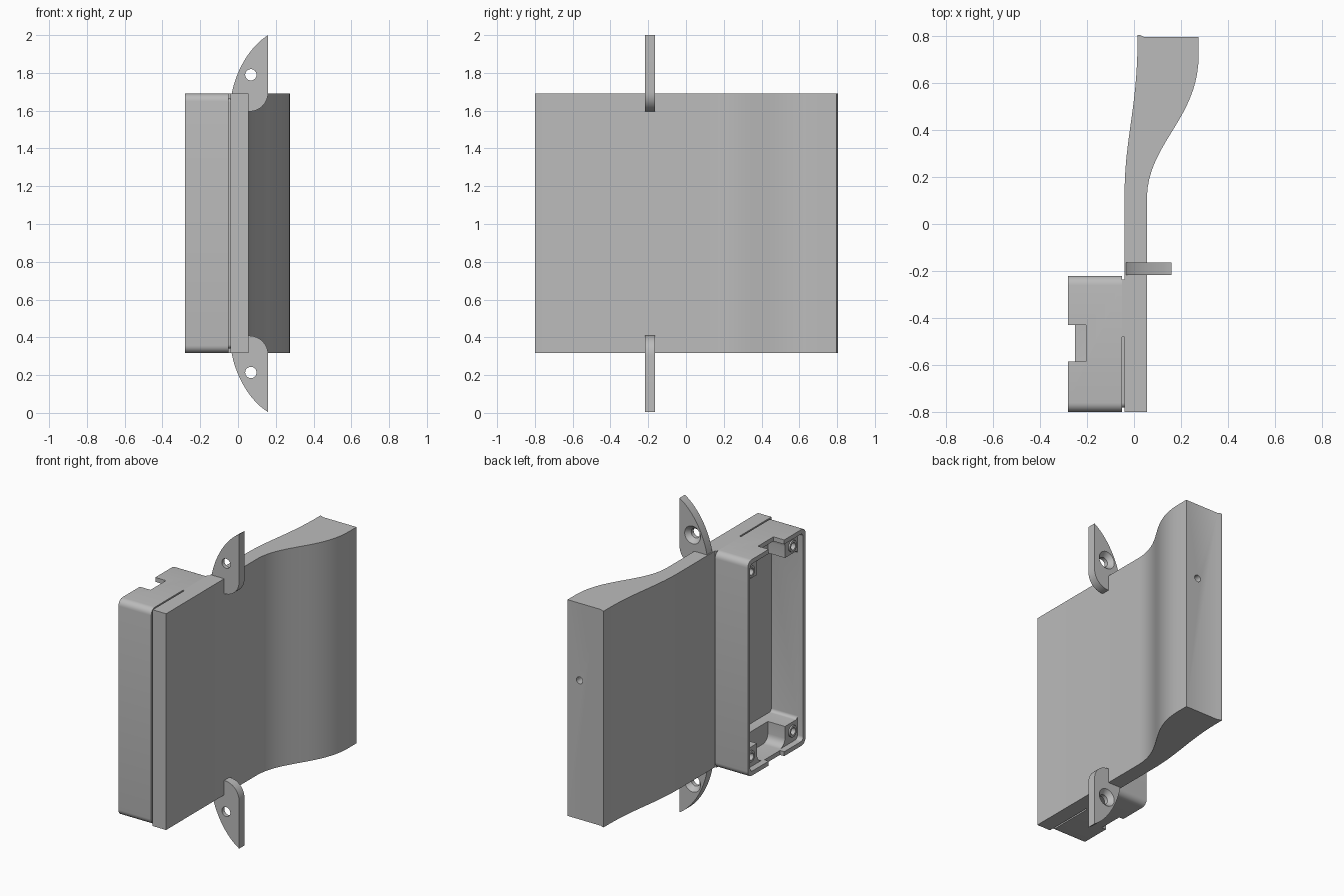
import bpy, bmesh, math
from mathutils import Vector
from mathutils.geometry import interpolate_bezier

cube = bpy.data.objects.get("Cube")
if cube:
    bpy.data.objects.remove(cube)

grey = bpy.data.materials.new("plain_grey")
grey.use_nodes = True
GREY = (0.5, 0.5, 0.5, 1)
grey.diffuse_color = GREY
grey.node_tree.nodes["Principled BSDF"].inputs["Base Color"].default_value = GREY

Z0, Z1 = 0.317, 1.69


def place(axis, a, b, t):
    return {"x": (t, a, b), "y": (a, t, b), "z": (a, b, t)}[axis]


def loft(name, axis, rings):
    """Solid through matching outlines: rings = [(position, points), ...]"""
    bm = bmesh.new()
    loops = [[bm.verts.new(place(axis, a, b, t)) for a, b in pts] for t, pts in rings]
    bm.faces.new(loops[0])
    bm.faces.new(loops[-1])
    n = len(loops[0])
    for low, high in zip(loops, loops[1:]):
        for i in range(n):
            j = (i + 1) % n
            bm.faces.new((low[i], low[j], high[j], high[i]))
    bmesh.ops.recalc_face_normals(bm, faces=bm.faces)
    mesh = bpy.data.meshes.new(name)
    bm.to_mesh(mesh)
    bm.free()
    mesh.materials.append(grey)
    ob = bpy.data.objects.new(name, mesh)
    bpy.context.collection.objects.link(ob)
    return ob


def prism(name, axis, pts, lo, hi):
    return loft(name, axis, [(lo, pts), (hi, pts)])


def circle(a, b, r, n=24):
    return [(a + r * math.cos(math.tau * i / n), b + r * math.sin(math.tau * i / n)) for i in range(n)]


def rounded(a0, a1, b0, b1, r, n=6):
    pts = []
    for k, (a, b) in enumerate([(a1 - r, b1 - r), (a0 + r, b1 - r), (a0 + r, b0 + r), (a1 - r, b0 + r)]):
        for i in range(n + 1):
            t = math.pi / 2 * (k + i / n)
            pts.append((a + r * math.cos(t), b + r * math.sin(t)))
    return pts


def bezier(p, h, g, q, n=20):
    return [tuple(v)[:2] for v in interpolate_bezier(*(Vector((*c, 0)) for c in (p, h, g, q)), n)]


def cut(ob, cutters):
    """Subtract the cutters, keep the result as plain mesh"""
    for c in cutters:
        c.hide_render = True
        m = ob.modifiers.new("cut", "BOOLEAN")
        m.operation, m.solver, m.object = "DIFFERENCE", "EXACT", c
    bpy.context.view_layer.update()
    mesh = bpy.data.meshes.new_from_object(ob.evaluated_get(bpy.context.evaluated_depsgraph_get()))
    ob.modifiers.clear()
    ob.data = mesh
    for c in cutters:
        bpy.data.objects.remove(c)


# Curved grip panel with a thin lip along its back edge
outline = [(-0.04, -0.8), (0.055, -0.8)]
outline += bezier((0.055, 0.12), (0.065, 0.35), (0.275, 0.45), (0.275, 0.72))
outline += [(0.275, 0.796), (0.04, 0.796), (0.025, 0.804), (0.015, 0.804)]
outline += bezier((0.015, 0.78), (0.015, 0.5), (-0.04, 0.36), (-0.04, 0.13))
panel = prism("curved_panel", "z", outline, Z0, Z1)
cut(panel, [prism("pin_hole", "y", circle(0.19, 1.2, 0.022), 0.7, 0.9)])

# Housing with a pocket open to the side
housing = prism("housing", "x", rounded(-0.8, -0.22, Z0, Z1, 0.04), -0.28, -0.05)
cutters = [
    prism("rim_pocket", "x", rounded(-0.776, -0.244, Z0 + 0.028, Z1 - 0.028, 0.025), -0.3, -0.24),
    prism("deep_pocket", "x", rounded(-0.776, -0.244, 0.47, 1.54, 0.02), -0.3, -0.056),
    prism("end_channel", "x", rounded(-0.65, -0.37, Z0 + 0.028, Z1 - 0.028, 0.05), -0.3, -0.12),
    prism("top_notch", "x", rounded(-0.585, -0.43, 1.6, 1.8, 0.01), -0.3, -0.205),
    prism("bottom_notch", "x", rounded(-0.585, -0.43, 0.2, 0.4, 0.01), -0.3, -0.25),
]
for y in (-0.72, -0.30):
    for z in (0.415, 1.59):
        cutters.append(prism("screw_hole", "x", circle(y, z, 0.022, 16), -0.3, -0.12))
cut(housing, cutters)

# Raised rings around the screw holes
for y in (-0.72, -0.30):
    for z in (0.415, 1.59):
        ring = prism("screw_boss", "x", circle(y, z, 0.036), -0.25, -0.2)
        cut(ring, [prism("bore", "x", circle(y, z, 0.022), -0.3, -0.1)])

# Joint between housing and panel, leaving a slit around the front half
prism("joint_core", "x", rounded(-0.78, -0.235, Z0 + 0.025, Z1 - 0.025, 0.02), -0.055, -0.035)
prism("joint_web", "x", [(-0.48, Z0), (-0.235, Z0), (-0.235, Z1), (-0.48, Z1)], -0.051, -0.039)

# Mounting tabs with countersunk holes, one above and one below
for name, flip in (("upper_tab", False), ("lower_tab", True)):
    def side(pts):
        return [(x, 2.004 - z if flip else z) for x, z in pts]
    shape = bezier((-0.038, 1.66), (-0.02, 1.80), (0.06, 1.94), (0.16, 2.0))
    shape += bezier((0.16, 1.70), (0.16, 1.642), (0.118, 1.595), (0.055, 1.595), 12)
    shape += [(-0.038, 1.595)]
    tab = prism(name, "y", side(shape), -0.217, -0.163)
    hole = side(circle(0.068, 1.79, 0.03))
    sink = side(circle(0.068, 1.79, 0.056))
    cut(tab, [prism("hole", "y", hole, -0.3, -0.1),
              loft("countersink", "y", [(-0.192, hole), (-0.163, sink), (-0.15, sink)])])

# Smooth curves, sharp edges
bpy.ops.object.select_all(action="DESELECT")
for ob in bpy.context.collection.objects:
    if ob.type == "MESH" and grey.name in ob.data.materials:
        ob.select_set(True)
        bpy.context.view_layer.objects.active = ob
bpy.ops.object.shade_smooth_by_angle(angle=math.radians(30))
